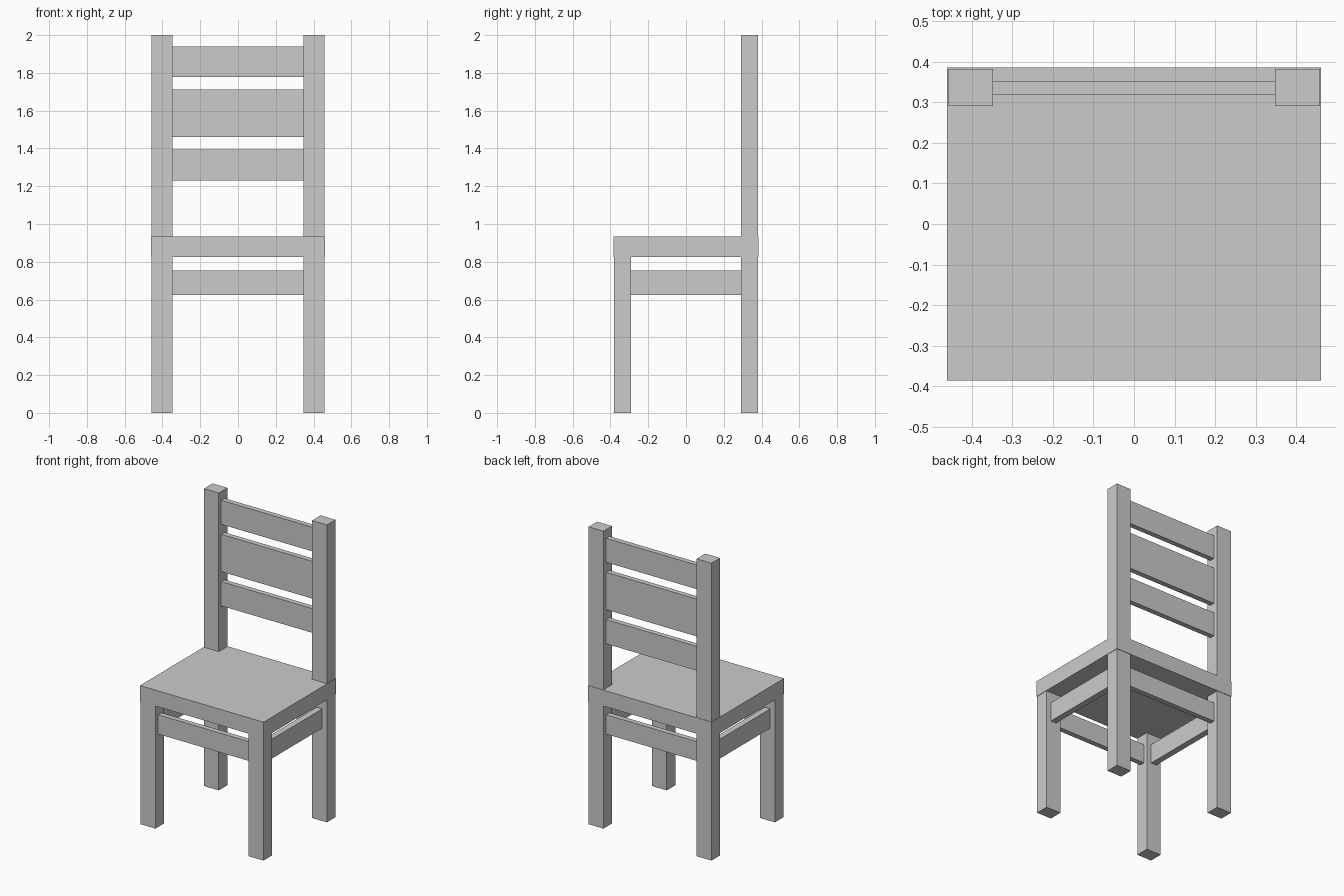
import bpy

if "Cube" in bpy.data.objects:
    bpy.data.objects.remove(bpy.data.objects["Cube"])


def box(name, x, y, z):
    """Axis-aligned box from (min, max) pairs."""
    bpy.ops.mesh.primitive_cube_add(size=1, location=[(a + b) / 2 for a, b in (x, y, z)])
    ob = bpy.context.object
    ob.name = name
    ob.scale = [b - a for a, b in (x, y, z)]
    bpy.ops.object.transform_apply(location=False, rotation=False, scale=True)
    return ob


def span(s, a, b):
    """Interval a..b mirrored to side s."""
    return tuple(sorted((s * a, s * b)))


LEG_X, LEG_Y = (0.347, 0.457), (0.291, 0.382)   # leg section
RAIL_X, RAIL_Y = (0.381, 0.423), (0.317, 0.352)  # rail thickness
RAIL_Z = (0.624, 0.754)

# Seat
box("seat", (-0.46, 0.46), (-0.385, 0.385), (0.826, 0.933))

# Legs, with the back pair rising as posts, and side rails
for s, side in ((-1, "left"), (1, "right")):
    box(f"front_leg_{side}", span(s, *LEG_X), span(-1, *LEG_Y), (0, 0.826))
    box(f"back_post_{side}", span(s, *LEG_X), LEG_Y, (0, 2))
    box(f"side_rail_{side}", span(s, *RAIL_X), (-LEG_Y[0], LEG_Y[0]), RAIL_Z)

# Front and back rails under the seat
for s, end in ((-1, "front"), (1, "back")):
    box(f"{end}_rail", (-LEG_X[0], LEG_X[0]), span(s, *RAIL_Y), RAIL_Z)

# Backrest slats
for name, z in (("lower", (1.231, 1.394)), ("middle", (1.461, 1.712)), ("upper", (1.779, 1.941))):
    box(f"{name}_back_slat", (-LEG_X[0], LEG_X[0]), RAIL_Y, z)
